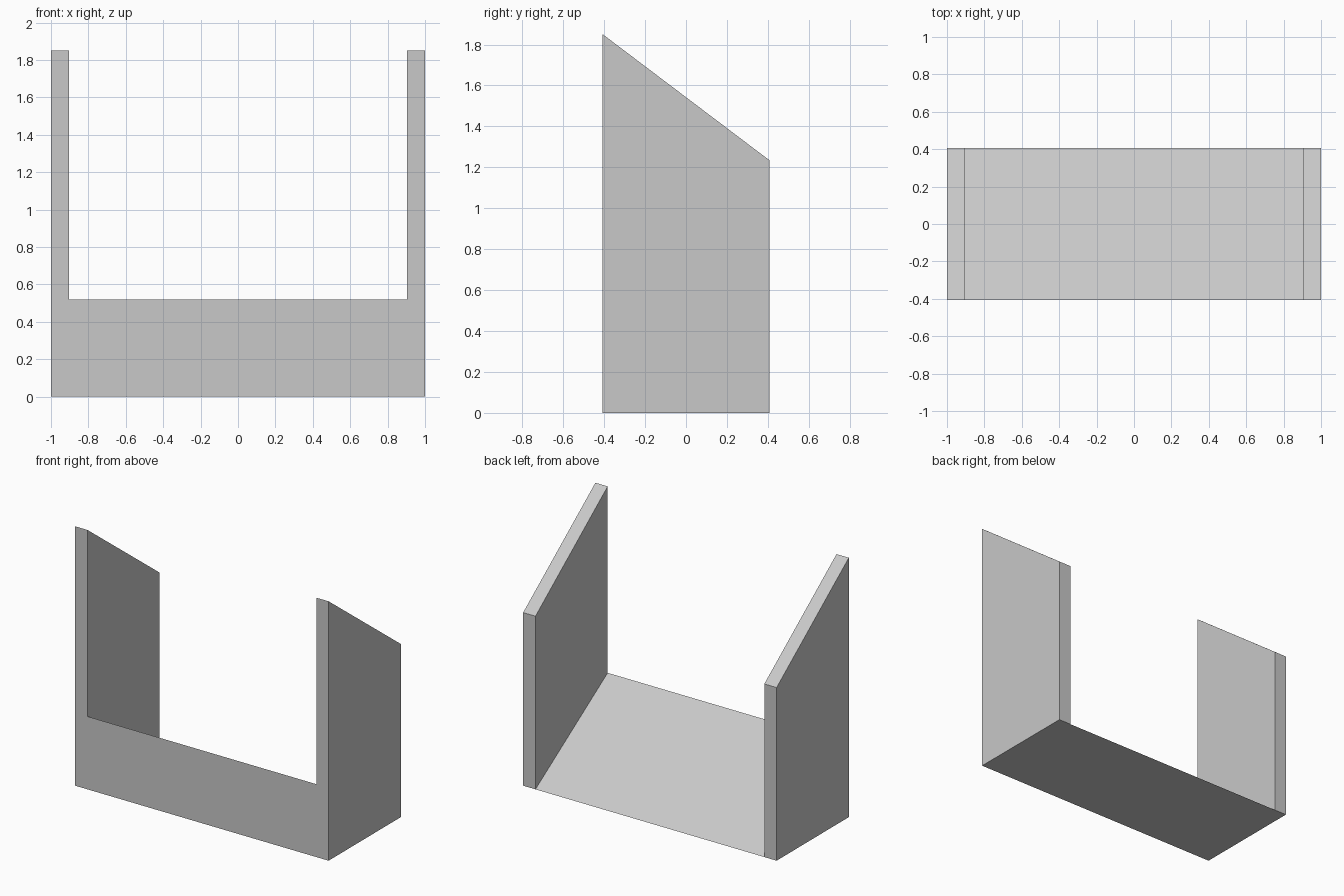
import bpy
import bmesh

cube = bpy.data.objects.get("Cube")
if cube:
    bpy.data.objects.remove(cube, do_unlink=True)

# Plain grey for the whole body
grey = bpy.data.materials.new("light_grey")
grey.use_nodes = True
color = (0.58, 0.58, 0.58, 1)
grey.diffuse_color = color
grey.node_tree.nodes["Principled BSDF"].inputs["Base Color"].default_value = color

HALF_DEPTH = 0.407
HALF_WIDTH = 1.0
INNER = 0.903

# Named corners of the side profile, as (y, z)
profile = {
    "front_foot": (-HALF_DEPTH, 0),
    "back_foot": (HALF_DEPTH, 0),
    "back_top": (HALF_DEPTH, 1.235),
    "front_top": (-HALF_DEPTH, 1.85),
    "ramp_top": (-HALF_DEPTH, 0.52),
}
panel = list(profile)
ramp = ["front_foot", "back_foot", "ramp_top"]
inner_wall = ["back_foot", "back_top", "front_top", "ramp_top"]

bm = bmesh.new()
ribs = [{name: bm.verts.new((x, y, z)) for name, (y, z) in profile.items()}
        for x in (-HALF_WIDTH, -INNER, INNER, HALF_WIDTH)]


def span(a, b, outline):
    """Join two ribs with a strip of faces around an outline."""
    for p, q in zip(outline, outline[1:] + outline[:1]):
        bm.faces.new((a[p], a[q], b[q], b[p]))


# Side panels and the wedge ramp between them, as one closed solid
for a, b, outline in zip(ribs, ribs[1:], (panel, ramp, panel)):
    span(a, b, outline)

# Outer faces of the panels, and inner faces above the ramp
for rib, outline in zip(ribs, (panel, inner_wall, inner_wall, panel)):
    bm.faces.new([rib[name] for name in outline])

# Merge the flush front and underside into single flat faces
bmesh.ops.recalc_face_normals(bm, faces=bm.faces)
bmesh.ops.dissolve_limit(bm, angle_limit=0.01, verts=bm.verts, edges=bm.edges)

mesh = bpy.data.meshes.new("ramp_with_side_panels")
bm.to_mesh(mesh)
bm.free()
mesh.materials.append(grey)
body = bpy.data.objects.new("ramp_with_side_panels", mesh)
bpy.context.collection.objects.link(body)
